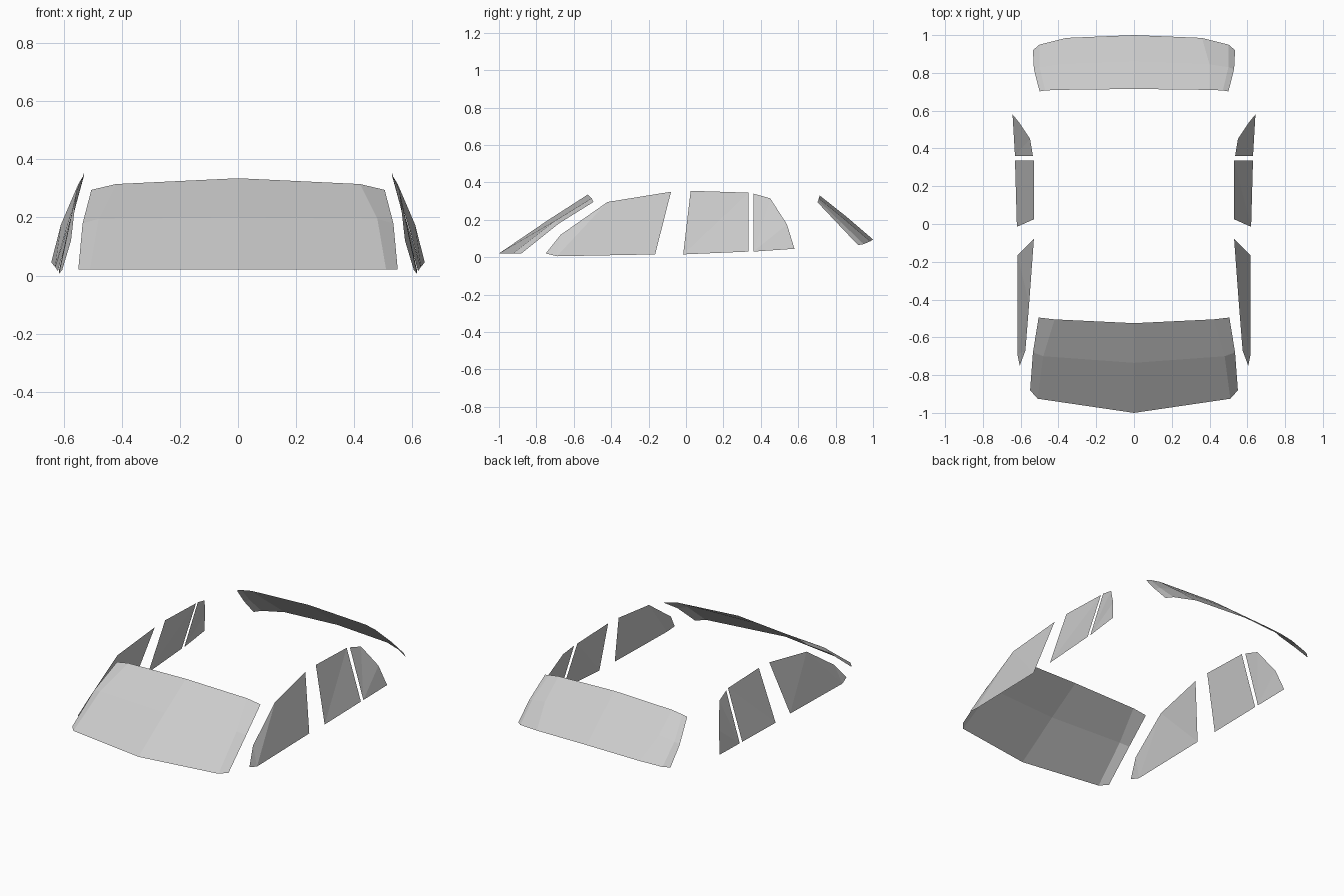
import bpy
import bmesh
from mathutils import Vector

default_cube = bpy.data.objects.get("Cube")
if default_cube:
    bpy.data.objects.remove(default_cube, do_unlink=True)

# One pale grey glass colour for every pane
glass = bpy.data.materials.new("pale_grey_glass")
glass.use_nodes = True
colour = (0.6, 0.6, 0.6, 1)
glass.diffuse_color = colour
glass.node_tree.nodes["Principled BSDF"].inputs["Base Color"].default_value = colour


def make_pane(name, points, faces, outward):
    """Build a flat-shaded sheet whose faces all point along outward."""
    bm = bmesh.new()
    verts = [bm.verts.new(p) for p in points]
    for face in faces:
        bm.faces.new([verts[i] for i in face])
    bm.normal_update()
    for face in bm.faces:
        if face.normal.dot(Vector(outward)) < 0:
            face.normal_flip()
    mesh = bpy.data.meshes.new(name)
    bm.to_mesh(mesh)
    bm.free()
    mesh.materials.append(glass)
    obj = bpy.data.objects.new(name, mesh)
    bpy.context.scene.collection.objects.link(obj)
    return obj


def make_screen(name, rows, outward):
    """Curved screen: rows run from the centre line to the left edge, then mirror."""
    points = [p for row in rows for p in row]
    n = len(rows[0])
    faces = [(r * n + c, r * n + c + 1, (r + 1) * n + c + 1, (r + 1) * n + c)
             for r in range(len(rows) - 1) for c in range(n - 1)]
    obj = make_pane(name, points, faces, outward)
    mirror = obj.modifiers.new("mirror_across_centre", 'MIRROR')
    mirror.use_clip = True
    mirror.merge_threshold = 0.001
    return obj


def make_side_pair(name, points, faces):
    """The same side window on the left (+x) and on the right (-x)."""
    for label, side in (("left", 1), ("right", -1)):
        placed = [(side * x, y, z) for x, y, z in points]
        make_pane(label + "_" + name, placed, faces, (side, 0, 0))


# Windscreen: bottom, middle and top rows
make_screen("windscreen", [
    [(0, -1, 0.02), (0.51, -0.925, 0.02), (0.55, -0.88, 0.02)],
    [(0, -0.735, 0.2), (0.48, -0.7, 0.195), (0.535, -0.68, 0.18)],
    [(0, -0.525, 0.335), (0.42, -0.505, 0.315), (0.505, -0.495, 0.295)],
], (0, -1, 1))

# Rear screen: bottom, middle and top rows
make_screen("rear_screen", [
    [(0, 1, 0.095), (0.36, 0.985, 0.085), (0.5, 0.95, 0.07), (0.535, 0.92, 0.065)],
    [(0, 0.86, 0.215), (0.4, 0.845, 0.205), (0.5, 0.83, 0.185), (0.53, 0.82, 0.17)],
    [(0, 0.715, 0.33), (0.4, 0.71, 0.315), (0.47, 0.707, 0.303), (0.5, 0.702, 0.295)],
], (0, 1, 1))

# Front door window with its narrow leading corner
make_side_pair("front_window", [
    (0.605, -0.75, 0.02), (0.575, -0.67, 0.12), (0.555, -0.42, 0.295),
    (0.53, -0.08, 0.35), (0.617, -0.165, 0.015), (0.617, -0.69, 0.005),
], [(0, 1, 5), (1, 2, 5), (2, 4, 5), (2, 3, 4)])

# Rear door window
make_side_pair("rear_window", [
    (0.62, -0.015, 0.015), (0.53, 0.025, 0.355),
    (0.53, 0.335, 0.345), (0.63, 0.335, 0.03),
], [(0, 1, 2), (0, 2, 3)])

# Small quarter window behind the rear door
make_side_pair("quarter_window", [
    (0.63, 0.36, 0.03), (0.535, 0.36, 0.34), (0.55, 0.45, 0.315),
    (0.61, 0.54, 0.175), (0.643, 0.58, 0.045),
], [(0, 1, 2), (0, 2, 3), (0, 3, 4)])
